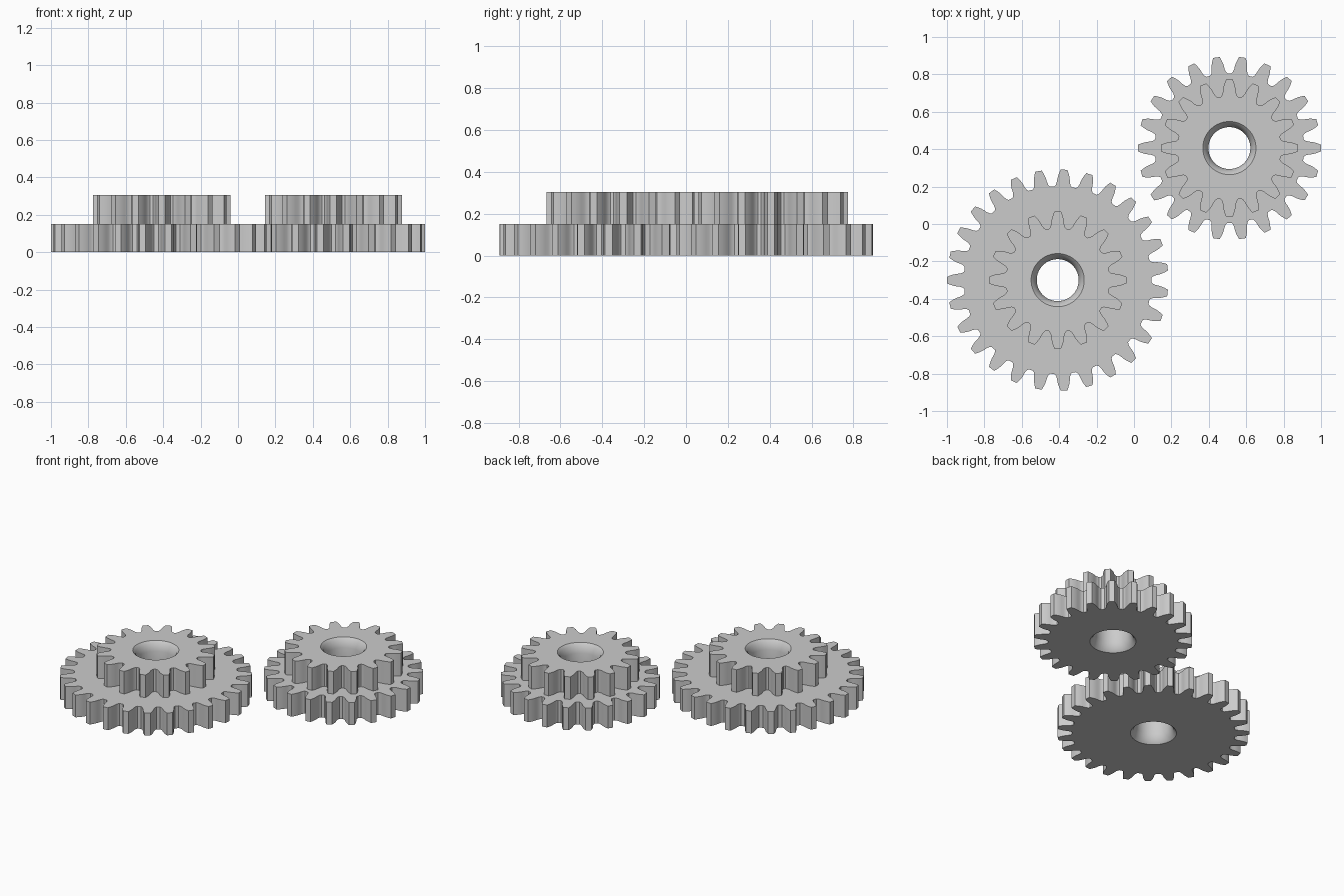
import bpy, bmesh
from math import sin, cos, pi

if "Cube" in bpy.data.objects:
    bpy.data.objects.remove(bpy.data.objects["Cube"])

MODULE = 0.0408      # all the gears share one tooth size
MID, TOP = 0.152, 0.305
BORE, WAIST, RIM = 0.126, 0.112, 0.142

steel = bpy.data.materials.new("plain grey")
steel.use_nodes = True
grey = (0.6, 0.6, 0.6, 1)
steel.diffuse_color = grey
steel.node_tree.nodes["Principled BSDF"].inputs["Base Color"].default_value = grey

# Half a tooth from tip to root: height above pitch circle, half thickness (in modules)
FLANK = [(1, 0.43), (0.6, 0.6), (0.2, 0.73), (-0.2, 0.81),
         (-0.6, 0.85), (-1, 0.97), (-1.2, 1.15)]


def tooth_outline(teeth):
    """Polar outline (radius, angle) of a gear with a tooth pointing to -x."""
    pitch = MODULE * teeth / 2
    half = []
    for height, thick in FLANK:
        r = pitch + height * MODULE
        half.append((r, thick * MODULE / r))
    tooth = [(r, -a) for r, a in reversed(half)] + half
    return [(r, a + pi + k * 2 * pi / teeth) for k in range(teeth) for r, a in tooth]


def gear(name, teeth, centre, low, high, bore, open_bottom=False):
    """Toothed ring: outline walls, flat caps and a shaped bore, given top to bottom."""
    outline = tooth_outline(teeth)
    bm = bmesh.new()

    def ring(z, radius=None):
        return [bm.verts.new(((radius or r) * cos(a), (radius or r) * sin(a), z))
                for r, a in outline]

    loops = [ring(low), ring(high)] + [ring(z, r) for r, z in bore]
    pairs = list(zip(loops, loops[1:]))
    if not open_bottom:
        pairs.append((loops[-1], loops[0]))
    n = len(outline)
    for one, two in pairs:
        for i in range(n):
            j = (i + 1) % n
            bm.faces.new((one[i], one[j], two[j], two[i]))
    mesh = bpy.data.meshes.new(name)
    bm.to_mesh(mesh)
    bm.free()
    mesh.materials.append(steel)
    obj = bpy.data.objects.new(name, mesh)
    obj.location = (*centre, 0)
    bpy.context.collection.objects.link(obj)
    bpy.ops.object.select_all(action="DESELECT")
    obj.select_set(True)
    bpy.context.view_layer.objects.active = obj
    bpy.ops.object.shade_smooth_by_angle(angle=0.5)


# Bore halves: rim chamfer, then a taper to a narrow waist
lower_bore = [(WAIST, MID), (WAIST, 0.06), (BORE, 0.016), (RIM, 0)]
upper_bore = [(RIM, TOP), (BORE, TOP - 0.016), (WAIST, TOP - 0.06), (WAIST, MID)]

# Two compound gears, each a wide gear with a narrow one on top
for label, teeth, centre in (("large", 27, (-0.408, -0.3)), ("small", 22, (0.51, 0.406))):
    gear(label + "_lower_gear", teeth, centre, 0, MID, lower_bore)
    gear(label + "_upper_gear", 16, centre, MID, TOP, upper_bore, open_bottom=True)
